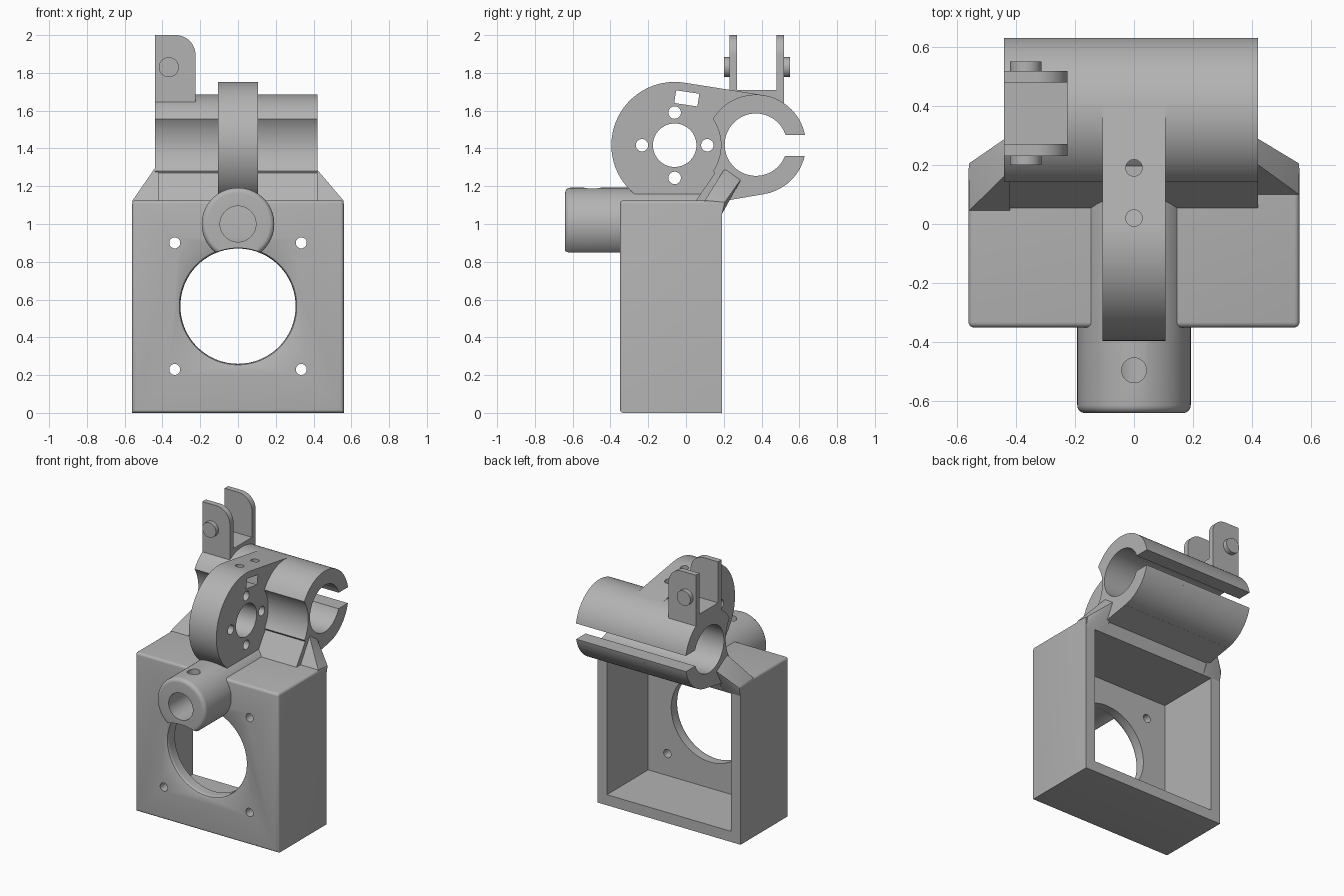
import bpy, bmesh
from math import sin, cos, pi, radians
from mathutils import Matrix, Vector
from mathutils.geometry import convex_hull_2d

old = bpy.data.objects.get("Cube")
if old:
    bpy.data.objects.remove(old, do_unlink=True)

grey = bpy.data.materials.new("plain_grey")
grey.use_nodes = True
COLOUR = (0.45, 0.45, 0.45, 1)
grey.diffuse_color = COLOUR
grey.node_tree.nodes["Principled BSDF"].inputs["Base Color"].default_value = COLOUR
helpers = []


def finish(name, bm, helper=False):
    bmesh.ops.recalc_face_normals(bm, faces=bm.faces[:])
    mesh = bpy.data.meshes.new(name)
    bm.to_mesh(mesh)
    bm.free()
    mesh.materials.append(grey)
    ob = bpy.data.objects.new(name, mesh)
    bpy.context.collection.objects.link(ob)
    if helper:
        ob.hide_render = True
        helpers.append(ob)
    return ob


def circle(u, v, r, n=96):
    return [(u + r * cos(2 * pi * i / n), v + r * sin(2 * pi * i / n)) for i in range(n)]


def rect(u0, v0, u1, v1):
    return [(u0, v0), (u1, v0), (u1, v1), (u0, v1)]


def prism(name, outline, axis, a, b, helper=False):
    """Extrude a flat outline along an axis from a to b."""
    place = {"x": lambda u, v, t: (t, u, v),
             "y": lambda u, v, t: (u, t, v),
             "z": lambda u, v, t: (u, v, t)}[axis]
    bm = bmesh.new()
    low, high = [[bm.verts.new(place(u, v, t)) for u, v in outline] for t in (a, b)]
    bm.faces.new(low)
    bm.faces.new(high)
    n = len(outline)
    for i in range(n):
        j = (i + 1) % n
        bm.faces.new((low[i], low[j], high[j], high[i]))
    return finish(name, bm, helper)


def lathe(name, profile, x, z, helper=False, n=96):
    """Turn (radius, y) points about a front-to-back axis."""
    bm = bmesh.new()
    rings = [[bm.verts.new((u, y, v)) for u, v in circle(x, z, r, n)] for r, y in profile]
    bm.faces.new(rings[0])
    bm.faces.new(rings[-1])
    for p, q in zip(rings, rings[1:]):
        for i in range(n):
            j = (i + 1) % n
            bm.faces.new((p[i], p[j], q[j], q[i]))
    return finish(name, bm, helper)


def combine(ob, others, operation="DIFFERENCE"):
    bpy.context.view_layer.objects.active = ob
    for other in others:
        mod = ob.modifiers.new("combine", "BOOLEAN")
        mod.operation = operation
        mod.solver = "EXACT"
        mod.object = other
        bpy.ops.object.modifier_apply(modifier=mod.name)


# Key centres in side view (y, z)
DISC, TUBE = (-0.06, 1.417), (0.37, 1.42)
HOLE_Z, BOSS_Z = 0.565, 1.0
W, FRONT, BACK, TOP = 0.56, -0.35, 0.19, 1.125

# Shared cutters
inside = prism("inside_cutter", rect(-0.485, 0.075, 0.485, 1.05), "y", -0.27, 0.4, True)
opening = lathe("opening_cutter", [(0.32, -0.8), (0.32, FRONT), (0.311, -0.345),
                (0.306, -0.335), (0.305, -0.32), (0.305, -0.2)], 0, HOLE_Z, True)
clearance = lathe("boss_clearance", [(0.308, -0.8), (0.308, -0.2)], 0, HOLE_Z, True)
bore = prism("bore_cutter", circle(*TUBE, 0.165), "x", -1, 1, True)
split = prism("split_cutter", rect(0.45, 1.36, 0.8, 1.472), "x", -1, 1, True)
recess = prism("recess_cutter", circle(*DISC, 0.245), "x", -1, 1, True)

# Open-backed housing with softened front and top edges
housing = prism("housing", rect(-W, 0, W, TOP), "y", FRONT, BACK)
bm = bmesh.new()
bm.from_mesh(housing.data)
soft = [e for e in bm.edges
        if all(v.co.y < 0 for v in e.verts)
        or (all(v.co.z > 1 for v in e.verts) and abs(e.verts[0].co.x - e.verts[1].co.x) < 0.1)]
bmesh.ops.bevel(bm, geom=soft, offset=0.018, segments=4, profile=0.5, affect="EDGES")
bm.to_mesh(housing.data)
bm.free()
screws = [prism("screw_cutter", circle(x, z, 0.029, 32), "y", -0.5, -0.2, True)
          for x in (-0.335, 0.335) for z in (0.23, 0.9)]
combine(housing, [inside, opening] + screws)

# Round boss on the front with blind bore and set-screw hole
fillet = [(0.165 + 0.027 * sin(a), -0.613 - 0.027 * cos(a))
          for a in [radians(15 * i) for i in range(7)]]
boss = lathe("front_boss", fillet + [(0.192, 0.09)], 0, BOSS_Z)
boss_bore = lathe("boss_bore_cutter", [(0.095, -0.8), (0.095, -0.34)], 0, BOSS_Z, True)
set_screw = prism("set_screw_cutter", circle(0, -0.495, 0.042, 48), "z", BOSS_Z, 1.4, True)
combine(boss, [inside, clearance, boss_bore, set_screw])

# Clamp tube, sloped neck and side gussets
clamp = prism("clamp_tube", circle(*TUBE, 0.265), "x", -0.44, 0.42)
neck = prism("neck_filler", [(0.05, 1.12), (0.06, 1.07), (0.19, 1.052), (0.22, 1.125),
                             (0.412, 1.158), (0.37, 1.42), (0.15, 1.47), (0.18, 1.31)],
             "x", -0.4399, 0.4199, True)
combine(clamp, [neck], "UNION")
combine(clamp, [recess, bore, split])


def gusset(name, x_out, x_in, front, rise):
    """Wedge from the housing side up to the end of the tube."""
    bm = bmesh.new()
    base = [(front, TOP), (front, 1.08), (0.19, 1.052), (0.205, 1.115)]
    for x, pts in ((x_out, base), (x_in, base + [rise, (0.3, 1.25)])):
        for y, z in pts:
            bm.verts.new((x, y, z))
    bmesh.ops.convex_hull(bm, input=bm.verts[:])
    bmesh.ops.dissolve_limit(bm, angle_limit=radians(1), verts=bm.verts[:], edges=bm.edges[:])
    return finish(name, bm)


gusset("right_gusset", -0.558, -0.42, 0.045, (0.18, 1.325))
gusset("left_gusset", 0.558, 0.4, 0.1, (0.215, 1.31))

# Mounting disc blending into the clamp
pts = circle(*DISC, 0.335, 128) + circle(*TUBE, 0.265, 128)
outline = [pts[i] for i in convex_hull_2d(pts)]
disc = prism("mounting_disc", outline, "x", -0.107, 0.107)
cuts = [prism("disc_centre_cutter", circle(*DISC, 0.115), "x", -1, 1, True)]
for k in range(4):
    cy, cz = DISC[0] + 0.173 * cos(k * pi / 2), DISC[1] + 0.173 * sin(k * pi / 2)
    cuts.append(prism("disc_screw_cutter", circle(cy, cz, 0.033, 32), "x", -1, 1, True))
tilt = Matrix.Rotation(radians(-8.5), 2)
window = [tilt @ Vector(p) + Vector((0.004, 1.665)) for p in rect(-0.062, -0.034, 0.062, 0.034)]
cuts.append(prism("nut_slot_cutter", window, "x", -1, 1, True))
for y, z in ((0.02, 1.66), (0.19, 1.62)):
    cuts.append(prism("top_hole_cutter", circle(0, y, 0.028, 32), "z", z, 2, True))
combine(disc, [bore, split] + cuts)

# Fork on top of the tube, rounded on one corner
corner = [(-0.33 + 0.105 * cos(a), 1.895 + 0.105 * sin(a))
          for a in [radians(7.5 * i) for i in range(13)]]
fork = prism("fork", [(-0.44, 1.6), (-0.225, 1.6)] + corner + [(-0.44, 2.0)], "y", 0.23, 0.518)
combine(fork, [prism("fork_gap_cutter", rect(0.27, 1.71, 0.478, 2.2), "x", -1, 0, True)])
for name, a, b in (("front_pin", 0.2, 0.25), ("back_pin", 0.5, 0.55)):
    lathe(name, [(0.053, a), (0.053, b)], -0.366, 1.83, n=48)

# Remove cutters and smooth the round surfaces
for ob in helpers:
    bpy.data.objects.remove(ob, do_unlink=True)
bpy.ops.object.select_all(action="DESELECT")
for ob in bpy.context.collection.objects:
    if ob.type == "MESH" and ob.data.materials and ob.data.materials[0] == grey:
        ob.select_set(True)
        bpy.context.view_layer.objects.active = ob
bpy.ops.object.shade_smooth_by_angle(angle=radians(30))
